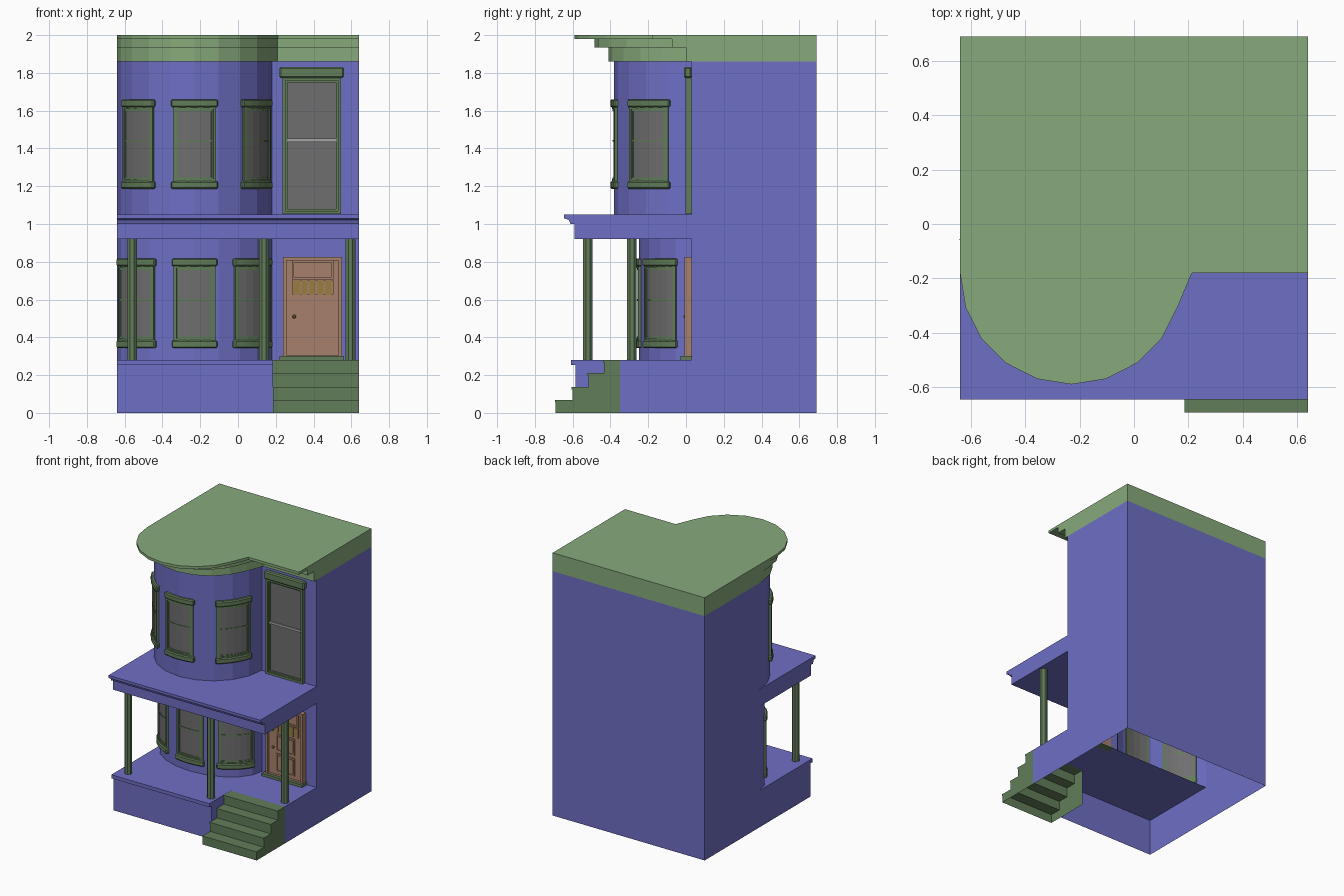
import bpy, bmesh, math

if "Cube" in bpy.data.objects:
    bpy.data.objects.remove(bpy.data.objects["Cube"])

def material(name, r, g, b):
    m = bpy.data.materials.new(name)
    m.diffuse_color = tuple((c / 255) ** 2.2 for c in (r, g, b)) + (1,)
    m.use_nodes = True
    m.node_tree.nodes["Principled BSDF"].inputs["Base Color"].default_value = m.diffuse_color
    return m

BLUE = material("blue_wall", 110, 110, 196)
ROOF = material("green_roof", 134, 168, 122)
TRIM = material("dark_green_trim", 98, 124, 90)
GLASS = material("grey_glass", 110, 110, 110)
RAIL = material("pale_rail", 165, 165, 165)
DOOR = material("brown_door", 166, 128, 108)
GOLD = material("gold_panes", 150, 124, 66)
BX, FY, R = -0.23, 0.03, 0.41          # bay centre, front wall plane, bay radius

def make(name, verts, faces, mat, fix=True, bevel=0):
    me = bpy.data.meshes.new(name)
    me.from_pydata(verts, [], faces)
    if fix:
        bm = bmesh.new()
        bm.from_mesh(me)
        bmesh.ops.recalc_face_normals(bm, faces=bm.faces)
        bm.to_mesh(me)
        bm.free()
    me.materials.append(mat)
    ob = bpy.data.objects.new(name, me)
    bpy.context.collection.objects.link(ob)
    if bevel:
        mod = ob.modifiers.new("bevel", 'BEVEL')
        mod.width, mod.segments = bevel, 1
    return ob

def loft(name, loops, mat, cap_top=False, cap_bottom=False, closed=True, fix=True, bevel=0):
    """Join equal-length loops of 3D points into a skin."""
    n = len(loops[0])
    verts = [p for lp in loops for p in lp]
    faces = [(k * n + i, k * n + (i + 1) % n, (k + 1) * n + (i + 1) % n, (k + 1) * n + i)
             for k in range(len(loops) - 1) for i in range(n if closed else n - 1)]
    if cap_bottom:
        faces.append(tuple(reversed(range(n))))
    if cap_top:
        faces.append(tuple(range((len(loops) - 1) * n, len(loops) * n)))
    return make(name, verts, faces, mat, fix, bevel)

def box(name, x0, x1, y0, y1, z0, z1, mat, bevel=0):
    ring = [(x0, y0), (x1, y0), (x1, y1), (x0, y1)]
    return loft(name, [[(x, y, z) for x, y in ring] for z in (z0, z1)], mat, True, True, bevel=bevel)

def frame(name, x0, x1, z0, z1, w, y0, y1, mat):
    box(name + "_left", x0, x0 + w, y0, y1, z0, z1, mat)
    box(name + "_right", x1 - w, x1, y0, y1, z0, z1, mat)
    box(name + "_bottom", x0 + w, x1 - w, y0, y1, z0, z0 + w, mat)
    box(name + "_top", x0 + w, x1 - w, y0, y1, z1 - w, z1, mat)

def extrude_x(name, profile, x0, x1, mat):
    return loft(name, [[(x, y, z) for y, z in profile] for x in (x0, x1)], mat, True, True)

def on_bay(deg, depth, off, dy=0):
    a = math.radians(deg)
    return BX + (R + off) * math.cos(a), FY - dy - (depth + off) * math.sin(a)

def footprint(z, depth, dy=0, flare=0):
    """House outline with the half-round bay in 18 degree facets."""
    pts = [on_bay(180 - 18 * i, depth, 0, dy) for i in range(11)]
    pts[-1] = (pts[-1][0] + flare, pts[-1][1])
    pts += [(0.64, FY - dy), (0.64, 0.69), (-0.64, 0.69)]
    return [(x, y, z) for x, y in pts]

# House walls: shallow bay below, deep bay above
LOW, HIGH = 0.28, 0.41
loft("lower_house_walls", [footprint(z, LOW) for z in (0.28, 0.92)], BLUE, fix=False)
loft("upper_house_walls", [footprint(z, HIGH) for z in (0.92, 1.86)], BLUE, fix=False)

# Roof with stepped cornice
steps = [(1.86, 0, 0), (1.86, .03, .03), (1.935, .03, .03), (1.935, .105, .03),
         (1.98, .105, .03), (1.98, .21, .033), (2.0, .21, .033)]
loft("roof_cornice", [footprint(z, HIGH, dy, fl) for z, dy, fl in steps], ROOF, cap_top=True, fix=False)

# Base walls, open underneath and behind the stairs
base = [(.64, -.35), (.64, .69), (-.64, .69), (-.64, -.585), (.185, -.585), (.185, -.35)]
loft("base_walls", [[(x, y, z) for x, y in base] for z in (0, .28)], BLUE, closed=False, fix=False)
floor = [(-.64, -.585), (.185, -.585), (.185, -.35), (.64, -.35), (.64, FY), (-.64, FY)]
make("porch_floor", [(x, y, .28) for x, y in floor], [range(6)], BLUE, fix=False)
box("porch_floor_lip", -.64, .185, -.61, -.585, .253, .28, BLUE)

# Porch canopy with moulded front edge
extrude_x("porch_canopy", [(FY, .92), (-.59, .92), (-.59, 1.0), (-.612, 1.0), (-.62, 1.022),
                           (-.645, 1.03), (-.645, 1.05), (FY, 1.05)], -.64, .64, BLUE)

# Front stairs: treads and risers plus stepped side walls, hollow underneath
stair = [(-.69, 0), (-.69, .067), (-.602, .067), (-.602, .137), (-.517, .137),
         (-.517, .21), (-.435, .21), (-.435, .28), (-.35, .28)]
loft("stair_treads", [[(x, y, z) for y, z in stair] for x in (.186, .64)], TRIM, closed=False)
for side, x in (("left", .186), ("right", .64)):
    make("stair_side_" + side, [(x, y, z) for y, z in stair + [(-.35, 0)]], [range(10)], TRIM, fix=False)
for i in range(4):
    y, z = stair[2 * i + 1]
    box("stair_nosing", .186, .64, y - .004, y, z - .012, z, TRIM)

# Porch columns
for name, x, y in (("left", -.56, -.52), ("middle", .138, -.52), ("right", .596, -.287)):
    bpy.ops.mesh.primitive_cylinder_add(vertices=8, radius=.028, depth=.64, location=(x, y, .6),
                                        rotation=(0, 0, math.pi / 8))
    col = bpy.context.object
    col.name = "column_" + name
    col.data.materials.append(TRIM)

# Curved bay windows
def arc_box(name, a0, a1, z0, z1, depth, off, mat, bevel=0):
    n = max(1, round((a1 - a0) / 8))
    loops = []
    for i in range(n + 1):
        a = a0 + (a1 - a0) * i / n
        (xi, yi), (xo, yo) = on_bay(a, depth, -.008), on_bay(a, depth, off)
        loops.append([(xi, yi, z0), (xo, yo, z0), (xo, yo, z1), (xi, yi, z1)])
    return loft(name, loops, mat, True, True, bevel=bevel)

def arc_frame(name, a, h, z0, z1, w, t, depth, off):
    arc_box(name + "_jamb", a - h, a - h + w, z0, z1, depth, off, TRIM)
    arc_box(name + "_jamb", a + h - w, a + h, z0, z1, depth, off, TRIM)
    arc_box(name + "_bottom", a - h + w, a + h - w, z0, z0 + t, depth, off, TRIM)
    arc_box(name + "_top", a - h + w, a + h - w, z1 - t, z1, depth, off, TRIM)

def bay_window(name, a, h, z0, z1, depth):
    mid = (z0 + z1) / 2 + .018
    arc_box(name + "_sill", a - h, a + h, z0, z0 + .042, depth, .021, TRIM, .007)
    arc_box(name + "_lintel", a - h, a + h, z1 - .042, z1, depth, .021, TRIM, .007)
    h -= 1.3
    arc_frame(name + "_casing", a, h, z0 + .03, z1 - .03, 2.2, .022, depth, .014)
    arc_frame(name + "_sash", a, h - 2.2, z0 + .052, z1 - .052, 1.3, .01, depth, .009)
    arc_box(name + "_meeting_rail", a - h + 3, a + h - 3, mid - .005, mid + .005, depth, .009, TRIM)
    arc_box(name + "_glass", a - h + 3, a + h - 3, z0 + .055, z1 - .055, depth, .005, GLASS)

for side, a, h in (("right", 34.5, 18.5), ("middle", 90, 17), ("left", 138, 17.5)):
    bay_window("upper_window_" + side, a, h, 1.185, 1.66, HIGH)
for side, a, h in (("right", 38, 22.5), ("middle", 90, 16.5), ("left", 142, 22.5)):
    bay_window("lower_window_" + side, a, h, .343, .818, LOW)

# Tall flat window above the door
frame("tall_window_casing", .235, .545, 1.053, 1.775, .016, -.002, FY, TRIM)
frame("tall_window_sash", .251, .529, 1.069, 1.759, .01, .008, FY, TRIM)
box("tall_window_glass", .261, .519, .016, FY, 1.079, 1.749, GLASS)
box("tall_window_meeting_rail", .261, .519, .008, .016, 1.435, 1.452, RAIL)
box("tall_window_lintel", .22, .56, -.01, FY, 1.772, 1.832, TRIM, .008)

# Front door with transom, panes, panels, knob and threshold
frame("door_casing", .238, .55, .285, .825, .018, -.008, FY, DOOR)
box("door_slab", .256, .532, .01, FY, .285, .807, DOOR)
box("door_threshold", .22, .56, -.03, FY, .28, .3, TRIM)
frame("transom_frame", .285, .505, .705, .807, .012, .002, .01, DOOR)
box("pane_backing", .29, .5, .006, .01, .628, .7, GOLD)
for i in range(6):
    x = .29 + .042 * i
    box("pane_bar", x - .005, x + .005, 0, .01, .628, .7, DOOR)
for x in (.318, .405):
    for z0, z1 in ((.328, .465), (.485, .612)):
        frame("door_panel_edge", x, x + .07, z0, z1, .008, .003, .01, DOOR)
        box("door_panel", x + .016, x + .054, .005, .01, z0 + .016, z1 - .016, DOOR)
bpy.ops.mesh.primitive_uv_sphere_add(segments=8, ring_count=6, radius=.01, location=(.297, -.003, .51))
knob = bpy.context.object
knob.name = "door_knob"
knob.data.materials.append(GOLD)
